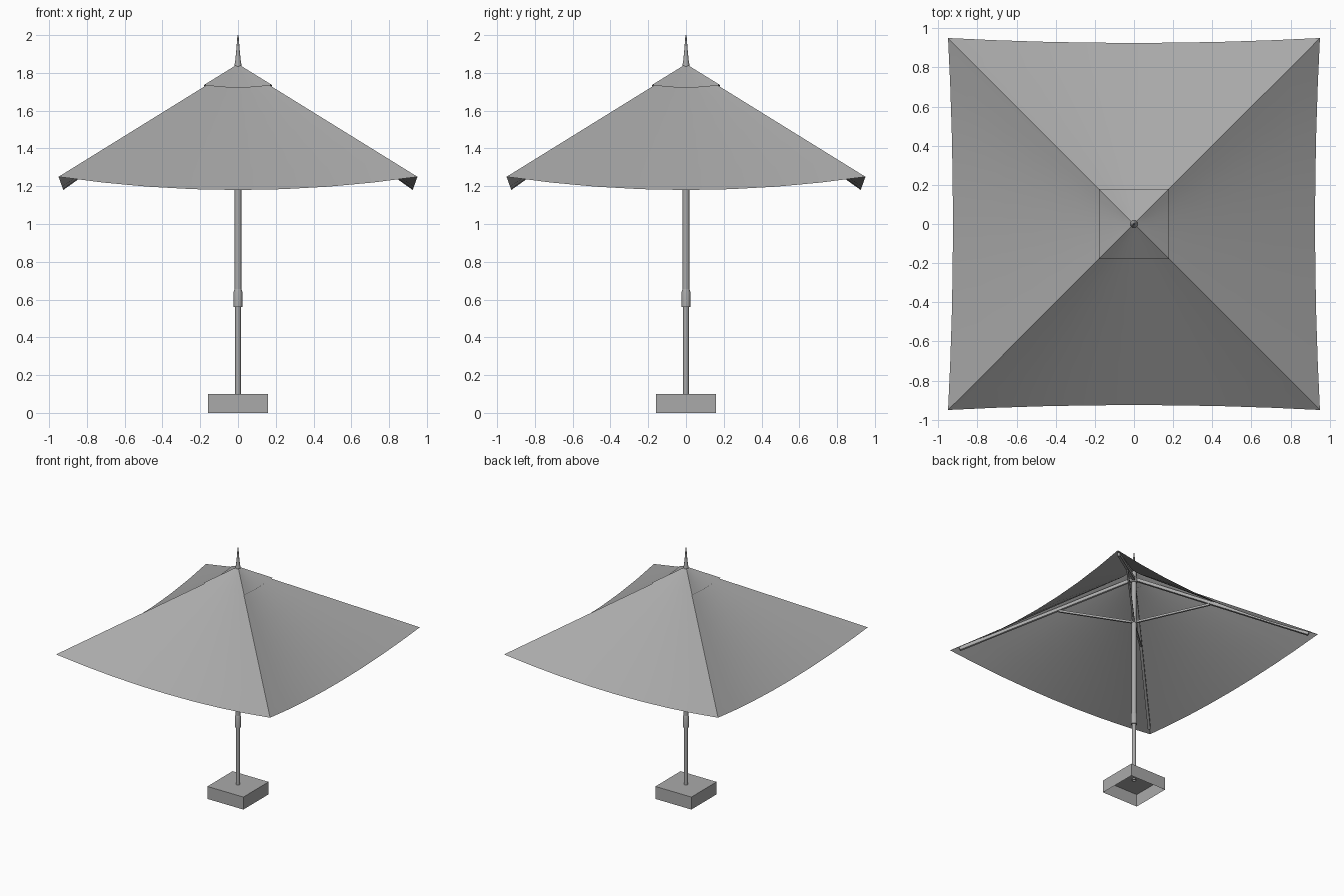
import bpy, bmesh, math
from mathutils import Vector

if "Cube" in bpy.data.objects:
    bpy.data.objects.remove(bpy.data.objects["Cube"])


def material(name, c):
    m = bpy.data.materials.new(name)
    m.diffuse_color = (*c, 1)
    m.use_nodes = True
    m.node_tree.nodes["Principled BSDF"].inputs["Base Color"].default_value = m.diffuse_color
    return m


grey = material("plain grey", (0.4, 0.4, 0.4))


def finish(name, bm, angle=None):
    me = bpy.data.meshes.new(name)
    bm.to_mesh(me)
    bm.free()
    ob = bpy.data.objects.new(name, me)
    bpy.context.collection.objects.link(ob)
    me.materials.append(grey)
    if angle:
        bpy.ops.object.select_all(action='DESELECT')
        ob.select_set(True)
        bpy.context.view_layer.objects.active = ob
        bpy.ops.object.shade_smooth_by_angle(angle=math.radians(angle))
    return ob


def lathe(name, profile, n=12):
    """Surface of revolution about z from (radius, z) points."""
    bm = bmesh.new()
    rings = [[bm.verts.new((r * math.cos(2 * math.pi * i / n),
                            r * math.sin(2 * math.pi * i / n), z))
              for i in range(n)] for r, z in profile]
    for a, b in zip(rings, rings[1:]):
        for i in range(n):
            j = (i + 1) % n
            bm.faces.new((a[i], a[j], b[j], b[i]))
    bm.faces.new(rings[-1])
    return finish(name, bm, 35)


def bar(name, a, b, w, h):
    """Rectangular bar from a to b."""
    a, b = Vector(a), Vector(b)
    d = (b - a).normalized()
    side = d.cross(Vector((0, 0, 1))).normalized()
    up = side.cross(d)
    bm = bmesh.new()
    bmesh.ops.create_cube(bm, size=1)
    for v in bm.verts:
        x, y, z = v.co
        v.co = (a + b) / 2 + d * x * (b - a).length + side * y * w + up * z * h
    bmesh.ops.recalc_face_normals(bm, faces=bm.faces)
    return finish(name, bm)


def cloth(name, half, z_top, z_corner, sag, inset, t0, rows, cols):
    """Four sagging panels between straight diagonal ridges."""
    bm = bmesh.new()
    for k in range(4):
        c, s = round(math.cos(k * math.pi / 2)), round(math.sin(k * math.pi / 2))
        grid = []
        for i in range(rows + 1):
            t = t0 + (1 - t0) * i / rows
            row = []
            for j in range(cols + 1):
                u = 2 * j / cols - 1
                dip = t * (1 - u * u)
                x, y = half * t * u, -half * t + inset * dip
                z = z_top + (z_corner - z_top) * t - sag * dip
                row.append(bm.verts.new((c * x - s * y, s * x + c * y, z)))
            grid.append(row)
        for a, b in zip(grid, grid[1:]):
            for j in range(cols):
                bm.faces.new((b[j], b[j + 1], a[j + 1], a[j]))
    bmesh.ops.remove_doubles(bm, verts=bm.verts, dist=0.0005)
    return finish(name, bm, 25)


# Canopy and vent cap
cloth("canopy", 0.95, 1.838, 1.25, 0.07, 0.025, 0.1, 6, 8)
cloth("vent_cap", 0.18, 1.847, 1.736, 0.014, 0.004, 0.0, 3, 6)

# Weighted base, open underneath
bm = bmesh.new()
bmesh.ops.create_cube(bm, size=1)
for v in bm.verts:
    v.co = (v.co.x * 0.32, v.co.y * 0.32, (v.co.z + 0.5) * 0.1)
bmesh.ops.delete(bm, geom=[f for f in bm.faces if f.normal.z < -0.5], context='FACES_ONLY')
finish("base", bm)

# Pole, sleeve collar, finial and strut hub
lathe("lower_pole", [(0.015, 0.09), (0.015, 0.60)])
lathe("upper_pole", [(0.018, 0.58), (0.018, 1.84)])
lathe("pole_collar", [(0.015, 0.56), (0.023, 0.56), (0.023, 0.64), (0.018, 0.655)])
lathe("finial", [(0.019, 1.838), (0.014, 1.87), (0.009, 1.92), (0.006, 1.96), (0.003, 2.0)])
lathe("strut_hub", [(0.018, 1.41), (0.022, 1.41), (0.022, 1.435), (0.018, 1.435)])
lathe("rib_hub", [(0.018, 1.75), (0.024, 1.75), (0.024, 1.79), (0.018, 1.79)])

# Diagonal ribs and their struts
for k, (sx, sy) in enumerate([(1, 1), (-1, 1), (-1, -1), (1, -1)]):
    bar(f"rib_{k}", (0.01 * sx, 0.01 * sy, 1.775), (0.9 * sx, 0.9 * sy, 1.257), 0.02, 0.024)
    bar(f"strut_{k}", (0.012 * sx, 0.012 * sy, 1.42), (0.39 * sx, 0.39 * sy, 1.54), 0.014, 0.016)
